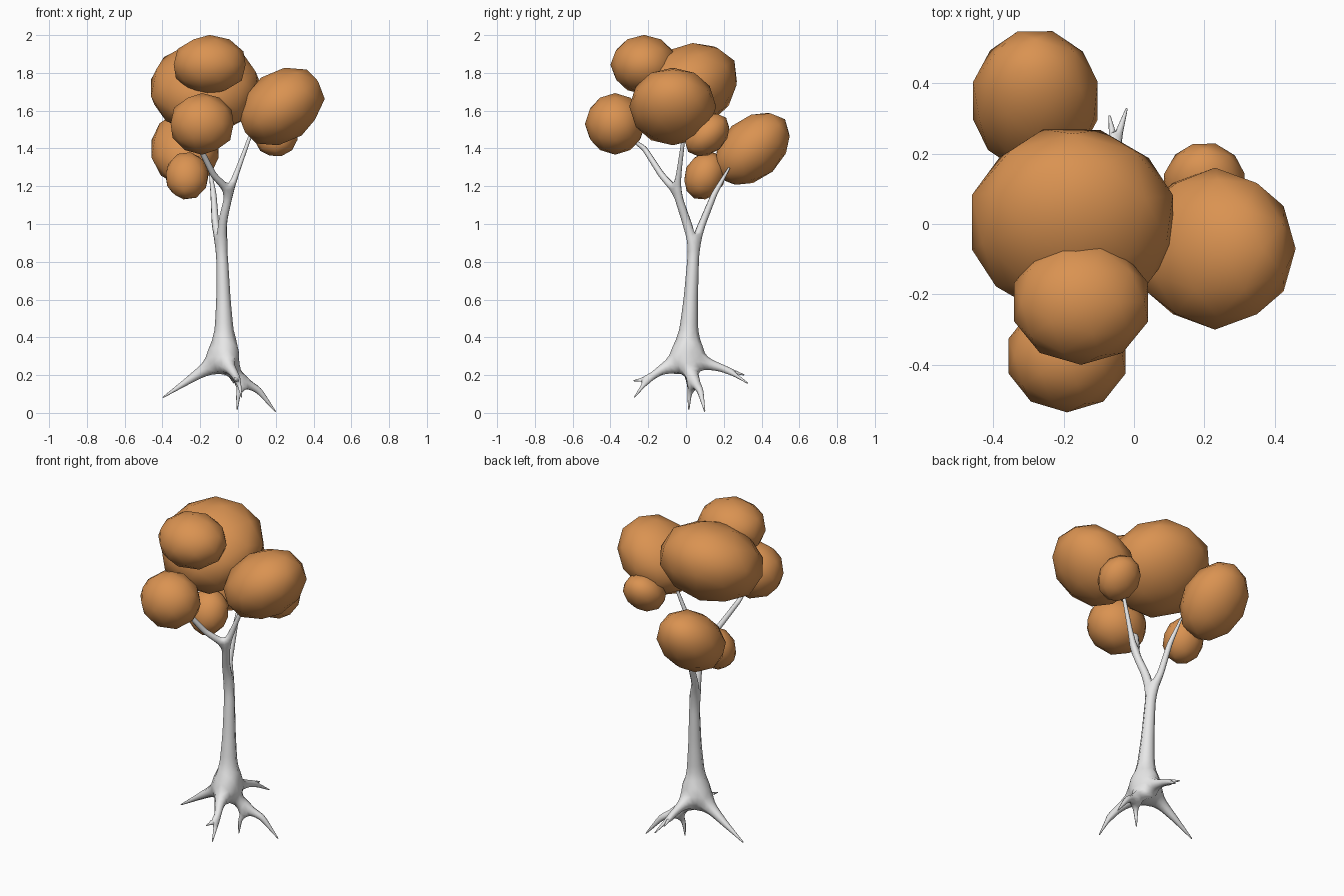
import bpy, bmesh
from math import radians

cube = bpy.data.objects.get("Cube")
if cube:
    bpy.data.objects.remove(cube)


def material(name, rgb):
    mat = bpy.data.materials.new(name)
    mat.use_nodes = True
    mat.diffuse_color = (*rgb, 1)
    mat.node_tree.nodes["Principled BSDF"].inputs["Base Color"].default_value = (*rgb, 1)
    return mat


bark = material("pale bark", (0.8, 0.8, 0.8))
leaves = material("autumn orange", (0.7, 0.29, 0.083))

# Trunk, branches and roots: one skinned skeleton
bm = bmesh.new()
skin = bm.verts.layers.skin.verify()


def limb(start, *points):
    """Chain of (x, y, z, radius) joints grown from an existing joint."""
    joints = [start] if start else []
    for x, y, z, r in points:
        v = bm.verts.new((x, y, z))
        v[skin].radius = (r, r)
        if joints:
            bm.edges.new((joints[-1], v))
        joints.append(v)
    return joints


trunk = limb(None, (-0.075, 0.01, 0.285, 0.08), (-0.073, 0.012, 0.4, 0.056),
             (-0.077, 0.025, 0.6, 0.04), (-0.083, 0.037, 0.8, 0.033),
             (-0.09, 0.042, 0.89, 0.031))
trunk[0][skin].use_root = True
base, fork = trunk[0], trunk[-1]

front_branch = limb(fork, (-0.08, 0.0, 1.02, 0.026), (-0.045, -0.05, 1.17, 0.023))
limb(front_branch[-1], (0.0, -0.035, 1.29, 0.015), (0.07, -0.01, 1.48, 0.01))
limb(front_branch[-1], (-0.13, -0.13, 1.26, 0.018), (-0.2, -0.22, 1.4, 0.015),
     (-0.2, -0.29, 1.45, 0.009))
limb(fork, (-0.12, 0.085, 1.0, 0.021), (-0.13, 0.15, 1.16, 0.017),
     (-0.15, 0.23, 1.3, 0.006))

# Roots, each with a side shoot where it forks
limb(base, (-0.19, 0.015, 0.22, 0.033), (-0.28, 0.02, 0.16, 0.019), (-0.4, 0.02, 0.08, 0.003))
right = limb(base, (-0.03, 0.022, 0.225, 0.045), (0.03, 0.045, 0.165, 0.027),
             (0.11, 0.075, 0.12, 0.02), (0.2, 0.1, 0.005, 0.003))
limb(right[2], (0.002, 0.018, 0.1, 0.013), (-0.005, 0.015, 0.015, 0.003))
front = limb(base, (-0.04, -0.12, 0.235, 0.03), (0.0, -0.2, 0.18, 0.017), (0.02, -0.275, 0.08, 0.003))
limb(front[2], (-0.02, -0.28, 0.17, 0.003))
back = limb(base, (-0.06, 0.13, 0.255, 0.03), (-0.055, 0.22, 0.228, 0.017), (-0.02, 0.33, 0.155, 0.003))
limb(back[2], (-0.07, 0.31, 0.2, 0.003))

mesh = bpy.data.meshes.new("trunk_and_roots")
bm.to_mesh(mesh)
bm.free()
mesh.materials.append(bark)
tree = bpy.data.objects.new("trunk_and_roots", mesh)
bpy.context.collection.objects.link(tree)
skin_mod = tree.modifiers.new("Skin", "SKIN")
skin_mod.use_smooth_shade = True
smooth = tree.modifiers.new("Subdivision", "SUBSURF")
smooth.levels = smooth.render_levels = 1


# Foliage clumps: faceted outlines with smooth shading
def clump(name, centre, radii, tilt=(0, 0, 0)):
    bpy.ops.mesh.primitive_ico_sphere_add(subdivisions=2, radius=1, location=centre,
                                          rotation=[radians(a) for a in tilt])
    obj = bpy.context.object
    obj.name = name
    obj.scale = radii
    obj.data.materials.append(leaves)
    bpy.ops.object.shade_smooth()


clump("crown_clump", (-0.175, 0.005, 1.72), (0.3, 0.29, 0.225), (30, 0, 0))
clump("top_front_clump", (-0.15, -0.222, 1.843), (0.2, 0.178, 0.158))
clump("left_clump", (0.23, -0.07, 1.622), (0.248, 0.23, 0.187), (0, -35, 0))
clump("low_front_clump", (-0.19, -0.375, 1.53), (0.175, 0.16, 0.163))
clump("back_clump", (-0.28, 0.35, 1.398), (0.186, 0.234, 0.162), (42, 0, 0))
clump("low_small_clump", (-0.27, 0.1, 1.255), (0.117, 0.108, 0.132), (-25, 0, 0))
clump("left_small_clump", (0.2, 0.112, 1.472), (0.12, 0.135, 0.1), (42, 0, 0))
